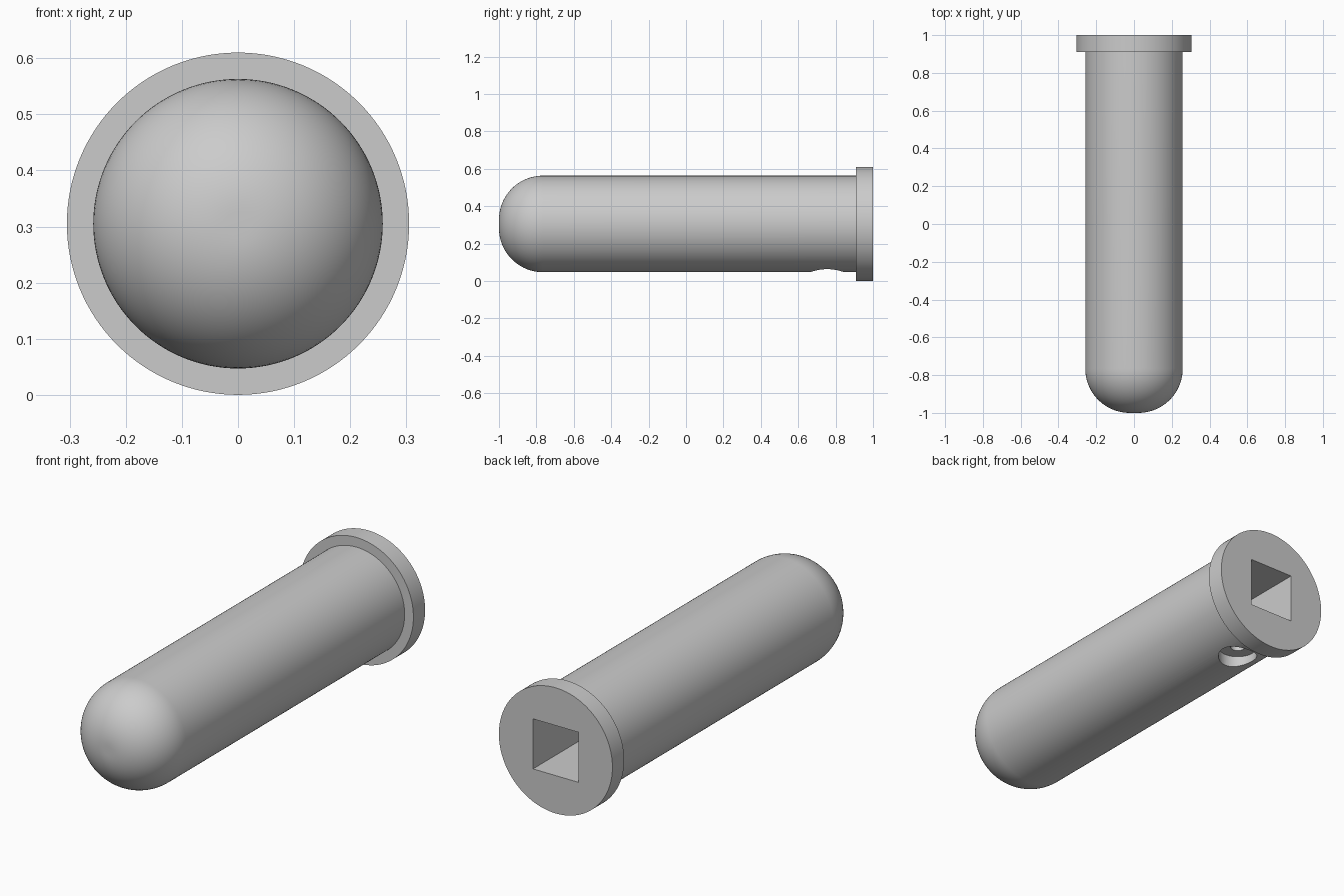
import bpy, bmesh, math
from mathutils import Matrix, Vector

if "Cube" in bpy.data.objects:
    bpy.data.objects.remove(bpy.data.objects["Cube"])

AXIS_Z = 0.305      # height of the long axis
BODY_R, RIM_R = 0.258, 0.305
FILLET = 0.235      # nose rounding
SEGMENTS = 128

grey = bpy.data.materials.new("grey")
grey.diffuse_color = (0.6, 0.6, 0.6, 1)
grey.use_nodes = True
grey.node_tree.nodes["Principled BSDF"].inputs["Base Color"].default_value = grey.diffuse_color


def make_object(name, bm):
    bmesh.ops.recalc_face_normals(bm, faces=bm.faces)
    mesh = bpy.data.meshes.new(name)
    bm.to_mesh(mesh)
    bm.free()
    mesh.materials.append(grey)
    obj = bpy.data.objects.new(name, mesh)
    bpy.context.collection.objects.link(obj)
    return obj


def box_cutter(name, size, centre):
    bm = bmesh.new()
    bmesh.ops.create_cube(bm, size=1, matrix=Matrix.LocRotScale(
        Vector(centre), None, Vector(size)))
    return make_object(name, bm)


def drill_cutter(name, radius, y, z0, z1):
    bm = bmesh.new()
    bmesh.ops.create_cone(bm, cap_ends=True, segments=48, radius1=radius,
                          radius2=radius, depth=z1 - z0,
                          matrix=Matrix.Translation((0, y, (z0 + z1) / 2)))
    return make_object(name, bm)


# Handle: rounded nose, straight body and end flange revolved about the y axis
profile = [(0, -1)]
for i in range(25):
    a = math.pi / 2 * i / 24
    profile.append((BODY_R - FILLET + FILLET * math.sin(a),
                    -1 + FILLET - FILLET * math.cos(a)))
profile += [(BODY_R, 0.91), (RIM_R, 0.91), (RIM_R, 1), (0, 1)]

bm = bmesh.new()
verts = [bm.verts.new((r, y, AXIS_Z)) for r, y in profile]
edges = [bm.edges.new(pair) for pair in zip(verts, verts[1:])]
bmesh.ops.spin(bm, geom=verts + edges, cent=(0, 0, AXIS_Z), axis=(0, 1, 0),
               angle=2 * math.pi, steps=SEGMENTS, use_merge=True)
bmesh.ops.remove_doubles(bm, verts=bm.verts, dist=1e-5)
handle = make_object("handle", bm)

# Square shaft socket, counterbore underneath and its small screw hole
cutters = [
    box_cutter("socket_cutter", (0.243, 0.6, 0.243), (0, 0.8, AXIS_Z)),
    drill_cutter("counterbore_cutter", 0.09, 0.755, -0.1, 0.105),
    drill_cutter("screw_hole_cutter", 0.033, 0.755, 0.05, 0.25),
]
bpy.context.view_layer.objects.active = handle
handle.select_set(True)
for cutter in cutters:
    mod = handle.modifiers.new(cutter.name, 'BOOLEAN')
    mod.operation = 'DIFFERENCE'
    mod.solver = 'EXACT'
    mod.object = cutter
    bpy.ops.object.modifier_apply(modifier=mod.name)
    bpy.data.objects.remove(cutter)

bpy.ops.object.shade_smooth_by_angle(angle=math.radians(30))
